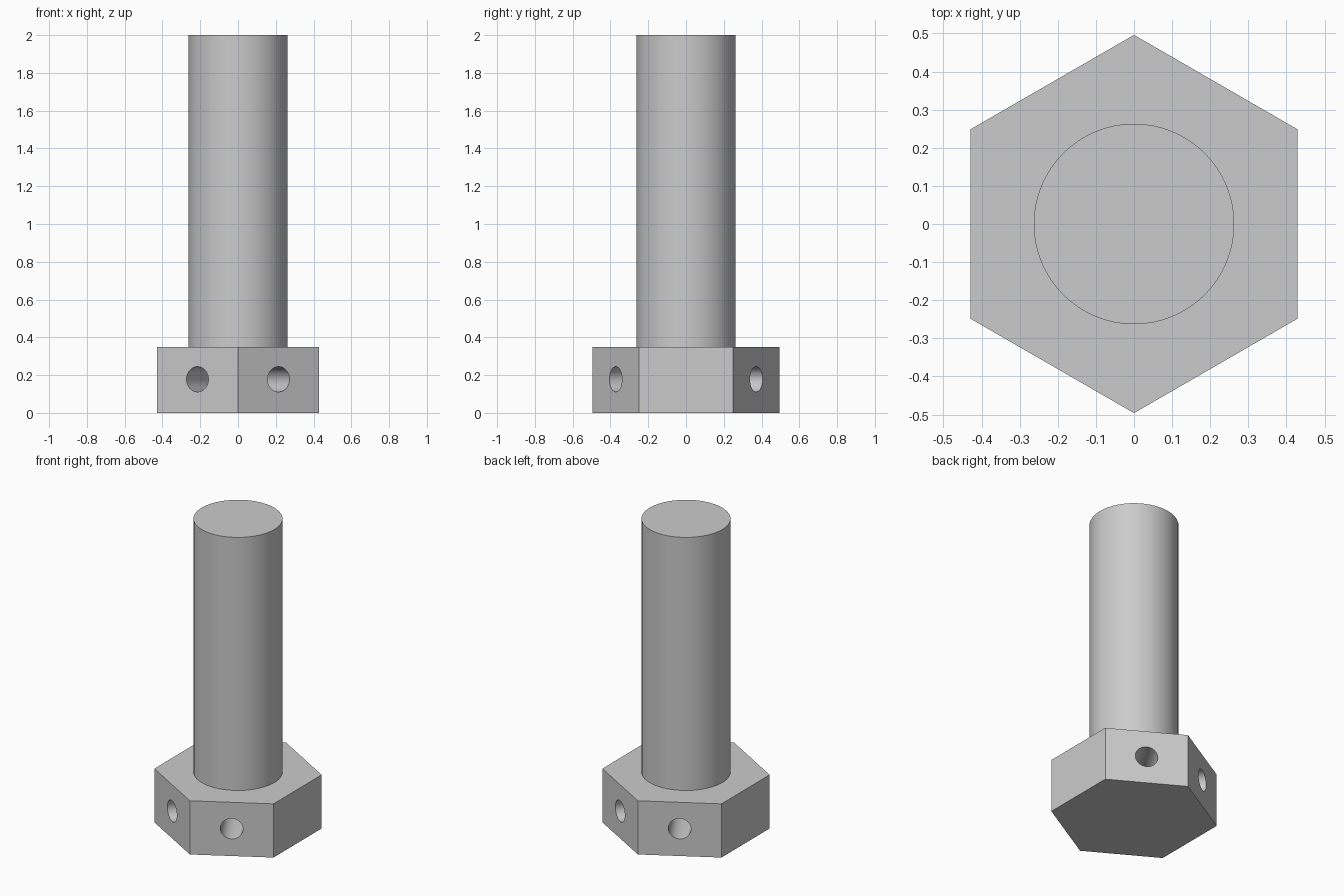
import bpy
from math import radians

default = bpy.data.objects.get("Cube")
if default:
    bpy.data.objects.remove(default)

HEAD_R, HEAD_H = 0.496, 0.35
SHAFT_R, TOTAL_H = 0.263, 2.0
HOLE_R, HOLE_Z = 0.067, 0.178

steel = bpy.data.materials.new("grey_steel")
steel.use_nodes = True
grey = (0.6, 0.6, 0.6, 1)
steel.diffuse_color = grey
steel.node_tree.nodes["Principled BSDF"].inputs["Base Color"].default_value = grey


def cylinder(name, sides, radius, depth, z, rotation=(0, 0, 0)):
    bpy.ops.mesh.primitive_cylinder_add(vertices=sides, radius=radius, depth=depth,
                                        location=(0, 0, z), rotation=rotation)
    obj = bpy.context.object
    obj.name = name
    obj.data.materials.append(steel)
    return obj


def boolean(target, other, operation):
    mod = target.modifiers.new(other.name, 'BOOLEAN')
    mod.operation = operation
    mod.solver = 'EXACT'
    mod.object = other
    bpy.context.view_layer.objects.active = target
    bpy.ops.object.modifier_apply(modifier=mod.name)
    bpy.data.objects.remove(other)


# Hexagonal head with corners at front and back
bolt = cylinder("hex_bolt", 6, HEAD_R, HEAD_H, HEAD_H / 2)

# Round shaft, fused to the head
shaft = cylinder("shaft", 64, SHAFT_R, TOTAL_H - HEAD_H / 2, (TOTAL_H + HEAD_H / 2) / 2)
boolean(bolt, shaft, 'UNION')

# Two crossing wire holes, each drilled through a pair of opposite slanted flats
for angle in (30, 150):
    drill = cylinder("wire_hole", 32, HOLE_R, 1.2, HOLE_Z,
                     (radians(90), 0, radians(angle)))
    boolean(bolt, drill, 'DIFFERENCE')

bpy.ops.object.select_all(action='DESELECT')
bolt.select_set(True)
bpy.context.view_layer.objects.active = bolt
bpy.ops.object.shade_smooth_by_angle(angle=radians(30))
